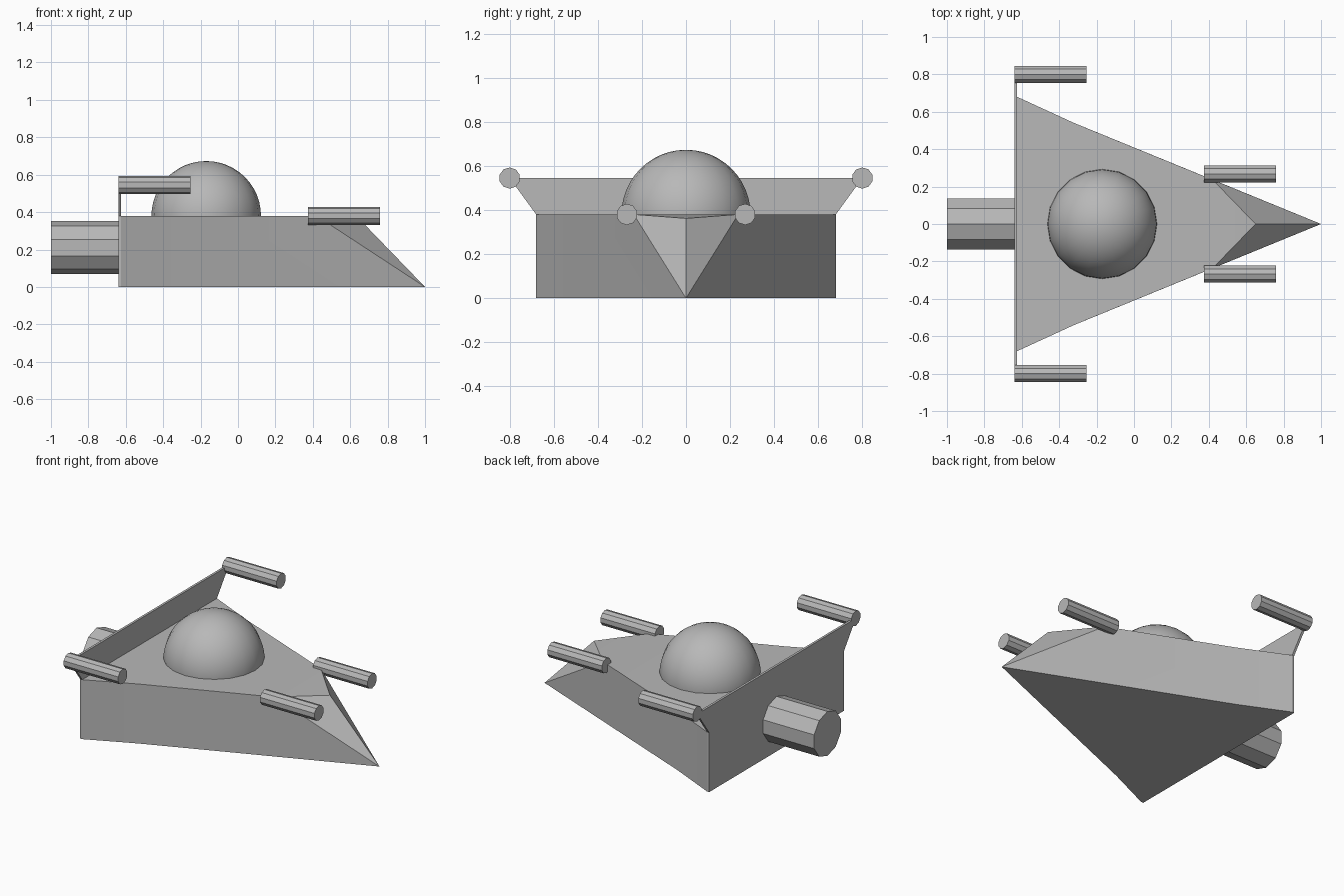
import bpy, bmesh, math
from mathutils import Matrix

cube = bpy.data.objects.get("Cube")
if cube:
    bpy.data.objects.remove(cube, do_unlink=True)

grey = bpy.data.materials.new("hull grey")
grey.use_nodes = True
colour = (0.48, 0.48, 0.48, 1)
grey.diffuse_color = colour
grey.node_tree.nodes["Principled BSDF"].inputs["Base Color"].default_value = colour


def finish(bm, name, smooth_angle=None):
    """Turn a bmesh into a named, coloured object."""
    bmesh.ops.recalc_face_normals(bm, faces=bm.faces)
    mesh = bpy.data.meshes.new(name)
    bm.to_mesh(mesh)
    bm.free()
    mesh.materials.append(grey)
    obj = bpy.data.objects.new(name, mesh)
    bpy.context.collection.objects.link(obj)
    if smooth_angle:
        bpy.ops.object.select_all(action='DESELECT')
        obj.select_set(True)
        bpy.context.view_layer.objects.active = obj
        bpy.ops.object.shade_smooth_by_angle(angle=math.radians(smooth_angle))
    return obj


def tube(name, x0, x1, y, z, radius):
    """Ten-sided cylinder along x, with corners pointing sideways."""
    bm = bmesh.new()
    place = Matrix.Translation(((x0 + x1) / 2, y, z)) @ Matrix.Rotation(math.pi / 2, 4, 'Y')
    bmesh.ops.create_cone(bm, cap_ends=True, segments=10, radius1=radius, radius2=radius,
                          depth=x1 - x0, matrix=place @ Matrix.Rotation(math.pi / 2, 4, 'Z'))
    return finish(bm, name)


# Wedge hull with a faceted nose
DECK = 0.38
BACK = -0.625
bm = bmesh.new()
tip = bm.verts.new((1, 0, 0))
ridge = bm.verts.new((0.65, 0, 0.362))
sides = []
for s in (-1, 1):
    low = [bm.verts.new((x, s * y, 0)) for x, y in ((BACK, 0.68), (-0.32, 0.54))]
    top = [bm.verts.new((x, s * y, DECK)) for x, y in ((BACK, 0.68), (-0.32, 0.54), (0.42, 0.237))]
    bm.faces.new((low[0], low[1], top[1], top[0]))
    bm.faces.new((low[1], tip, top[2], top[1]))
    bm.faces.new((top[2], tip, ridge))
    sides.append((low, top))
(low_a, top_a), (low_b, top_b) = sides
bm.faces.new(top_a + top_b[::-1])
bm.faces.new((top_a[2], ridge, top_b[2]))
bm.faces.new(low_a + [tip] + low_b[::-1])
bm.faces.new((low_a[0], top_a[0], top_b[0], low_b[0]))
finish(bm, "hull", 5)

# Thin stern plate that flares into wings
half = ((0.68, 0), (0.68, DECK), (0.8, 0.545))
outline = list(half) + [(-y, z) for y, z in reversed(half)]
bm = bmesh.new()
plate = bm.faces.new([bm.verts.new((-0.64, y, z)) for y, z in outline])
extruded = bmesh.ops.extrude_face_region(bm, geom=[plate], use_keep_orig=True)["geom"]
bmesh.ops.translate(bm, vec=(0.015, 0, 0),
                    verts=[g for g in extruded if isinstance(g, bmesh.types.BMVert)])
finish(bm, "stern_plate")

# Dome on the deck
bm = bmesh.new()
bmesh.ops.create_uvsphere(bm, u_segments=20, v_segments=24, radius=0.293,
                          matrix=Matrix.Translation((-0.17, 0, DECK)))
bmesh.ops.bisect_plane(bm, geom=bm.verts[:] + bm.edges[:] + bm.faces[:],
                       plane_co=(0, 0, DECK - 0.01), plane_no=(0, 0, 1), clear_inner=True)
finish(bm, "dome", 40)

# Engine and the two pairs of cannons
tube("engine", -1, -0.63, 0, 0.21, 0.142)
for s, label in ((-1, "front"), (1, "back")):
    tube("wing_cannon_" + label, -0.64, -0.255, s * 0.8, 0.545, 0.048)
    tube("nose_cannon_" + label, 0.375, 0.76, s * 0.268, 0.38, 0.048)
